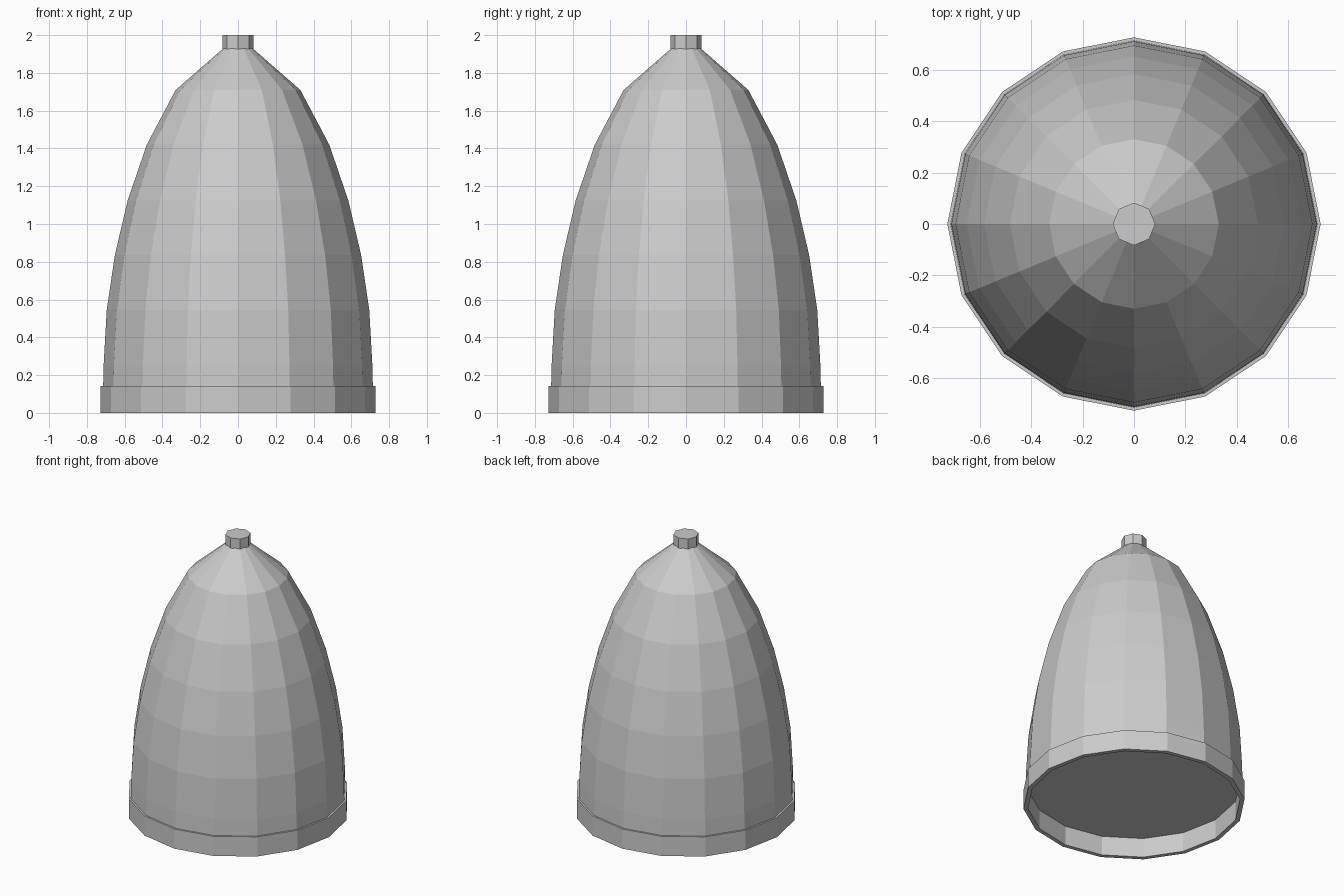
import bpy, math

if "Cube" in bpy.data.objects:
    bpy.data.objects.remove(bpy.data.objects["Cube"])


def material(name, value):
    m = bpy.data.materials.new(name)
    m.diffuse_color = (value, value, value, 1)
    m.use_nodes = True
    m.node_tree.nodes["Principled BSDF"].inputs["Base Color"].default_value = m.diffuse_color
    return m


def lathe(name, profile, sides, mat, closed=False):
    """Spin (radius, z) points round the z axis; open profiles get end caps."""
    verts = [(r * math.cos(2 * math.pi * i / sides),
              r * math.sin(2 * math.pi * i / sides), z)
             for r, z in profile for i in range(sides)]
    n = len(profile)
    faces = []
    for k in range(n if closed else n - 1):
        a, b = k * sides, (k + 1) % n * sides
        for i in range(sides):
            j = (i + 1) % sides
            faces.append((a + i, a + j, b + j, b + i))
    if not closed:
        faces.append(tuple(reversed(range(sides))))
        faces.append(tuple(range((n - 1) * sides, n * sides)))
    mesh = bpy.data.meshes.new(name)
    mesh.from_pydata(verts, [], faces)
    mesh.materials.append(mat)
    obj = bpy.data.objects.new(name, mesh)
    bpy.context.collection.objects.link(obj)
    return obj


grey = material("grey", 0.6)

# Faceted dome with a conical top, closed underneath
lathe("dome", [(0.714, 0.14), (0.711, 0.26), (0.695, 0.545), (0.652, 0.835),
               (0.584, 1.125), (0.483, 1.42), (0.33, 1.71), (0.075, 1.932)],
      16, grey)

# Hollow band under the dome
lathe("base_ring", [(0.727, 0.0), (0.727, 0.142), (0.697, 0.142), (0.697, 0.0)],
      16, grey, closed=True)

# Small octagonal cap
lathe("top_cap", [(0.083, 1.927), (0.083, 2.0)], 8, grey)
